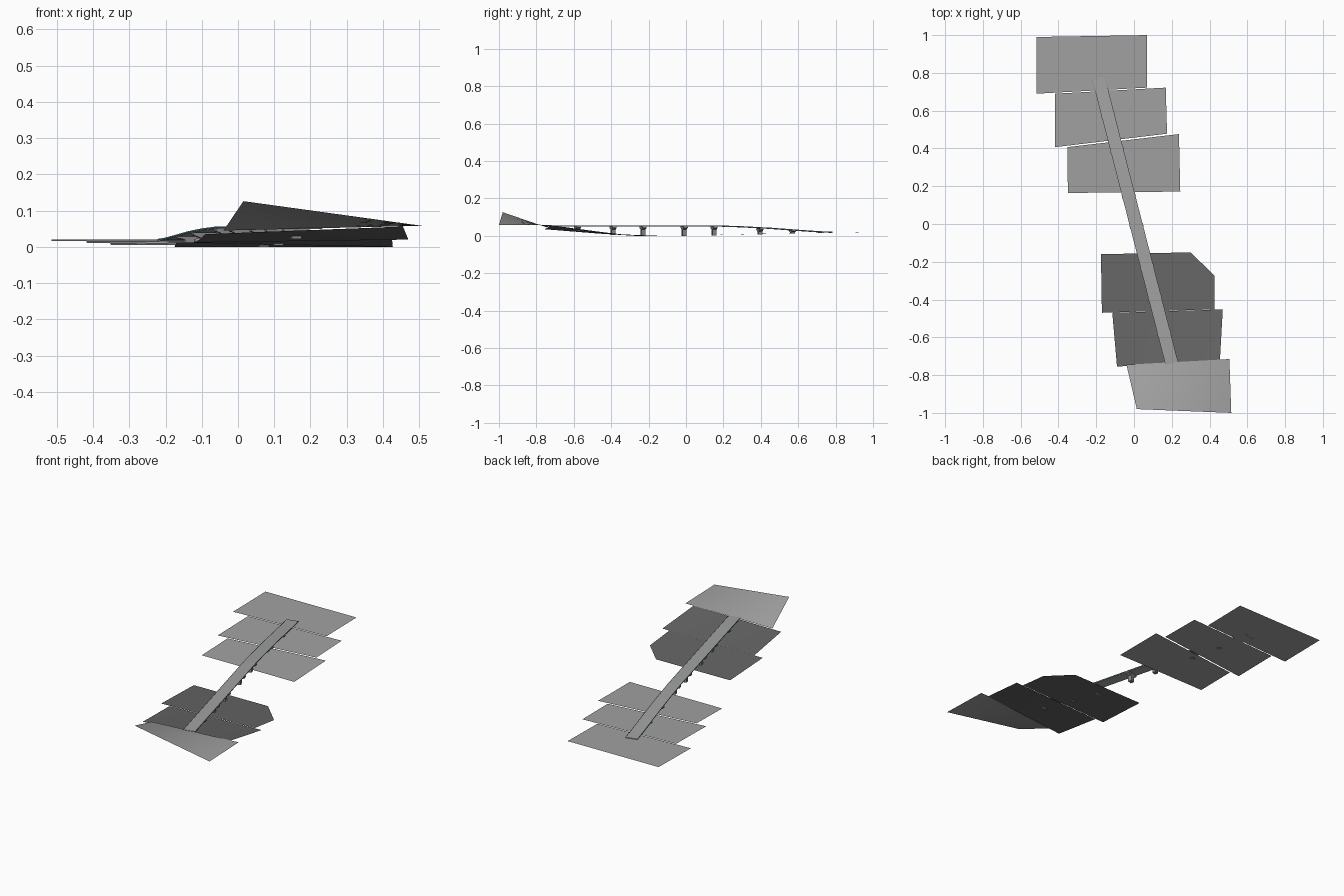
import bpy, bmesh, math
from mathutils import Vector

if "Cube" in bpy.data.objects:
    bpy.data.objects.remove(bpy.data.objects["Cube"])


def material(name, rgb):
    m = bpy.data.materials.new(name)
    m.diffuse_color = (*rgb, 1)
    m.use_nodes = True
    m.node_tree.nodes["Principled BSDF"].inputs["Base Color"].default_value = m.diffuse_color
    return m


LIGHT = material("light ground grey", (0.36, 0.36, 0.36))
DARK = material("dark ground grey", (0.13, 0.13, 0.13))
CONCRETE = material("deck grey", (0.36, 0.36, 0.36))
PIER = material("pier grey", (0.25, 0.25, 0.25))
TEAL = material("teal edge", (0.06, 0.26, 0.32))


def new_object(name, verts, faces, mat):
    me = bpy.data.meshes.new(name)
    me.from_pydata(verts, [], faces)
    me.materials.append(mat)
    ob = bpy.data.objects.new(name, me)
    bpy.context.collection.objects.link(ob)
    return ob


def sheet(name, corners, mat):
    """One thin ground tile, facing up."""
    ob = new_object(name, corners, [range(len(corners))], mat)
    bm = bmesh.new()
    bm.from_mesh(ob.data)
    for f in bm.faces:
        if f.normal.z < 0:
            f.normal_flip()
    if len(corners) == 4:
        bmesh.ops.subdivide_edges(bm, edges=bm.edges, cuts=7, use_grid_fill=True)
    for f in bm.faces:
        f.smooth = True
    bm.to_mesh(ob.data)
    bm.free()


# North ground: three stepped tiles
sheet("north_ground_near", [(-.35, .164, .005), (.245, .172, .005),
                            (.238, .476, .012), (-.353, .407, .011)], LIGHT)
sheet("north_ground_middle", [(-.417, .407, .011), (.175, .478, .012),
                              (.168, .722, .016), (-.418, .69, .016)], LIGHT)
sheet("north_ground_far", [(-.515, .69, .016), (.07, .722, .016),
                           (.07, 1.0, .02), (-.515, .99, .02)], LIGHT)

# South ground: two dark tiles and a raised light one
sheet("south_ground_near", [(-.175, -.16, 0), (.30, -.15, 0), (.427, -.275, 0),
                            (.425, -.452, .02), (-.17, -.47, .012)], DARK)
sheet("south_ground_middle", [(-.115, -.47, .012), (.47, -.452, .02),
                              (.455, -.72, .056), (-.09, -.755, .035)], DARK)
sheet("south_ground_hill", [(-.04, -.745, .045), (.505, -.715, .058),
                            (.515, -1.0, .057), (.015, -.98, .126)], LIGHT)

# Bridge centre line
START, END = Vector((.2, -.738)), Vector((-.1885, .775))
ALONG = (END - START).normalized()
SIDE = Vector((ALONG.y, -ALONG.x))
HALF = 0.033
HEIGHTS = [(-.738, .054), (-.6, .055), (.15, .055), (.3, .05),
           (.45, .042), (.6, .031), (.7, .024), (.775, .021)]


def centre(y):
    return START.lerp(END, (y - START.y) / (END.y - START.y))


def height(y):
    for (y0, z0), (y1, z1) in zip(HEIGHTS, HEIGHTS[1:]):
        if y <= y1:
            return z0 + (z1 - z0) * (y - y0) / (y1 - y0)
    return HEIGHTS[-1][1]


def strip(name, left, right, top, bottom, mat):
    """Rectangular section swept along the bridge."""
    verts, faces = [], []
    for y, z in HEIGHTS:
        c = centre(y)
        for s, h in ((left, top), (right, top), (right, bottom), (left, bottom)):
            p = c + SIDE * s
            verts.append((p.x, p.y, z + h))
    n = len(HEIGHTS)
    for i in range(n - 1):
        for k in range(4):
            a, b = i * 4 + k, i * 4 + (k + 1) % 4
            faces.append((a, b, b + 4, a + 4))
    faces += [(3, 2, 1, 0), tuple(range(4 * n - 4, 4 * n))]
    ob = new_object(name, verts, faces, mat)
    bm = bmesh.new()
    bm.from_mesh(ob.data)
    bmesh.ops.recalc_face_normals(bm, faces=bm.faces)
    bm.to_mesh(ob.data)
    bm.free()


# Deck and thin teal edge plates
strip("deck", -HALF, HALF, 0, -.005, CONCRETE)
strip("left_edge", -HALF - .0012, -HALF, .001, -.003, TEAL)
strip("right_edge", HALF, HALF + .0012, .001, -.003, TEAL)

# Piers: hammerhead profile across the bridge, extruded along it
PIERS = [(-.58, .022), (-.39, .004), (-.23, 0), (-.01, 0),
         (.15, .001), (.395, .008), (.57, .012)]
for i, (y, base) in enumerate(PIERS):
    c, top = centre(y), height(y) - .005
    cap = min(.016, (top - base) * .5)
    profile = [(-.013, base), (.013, base), (.013, top - cap), (.036, top - cap * .45),
               (.036, top), (-.036, top), (-.036, top - cap * .45), (-.013, top - cap)]
    verts = []
    for d in (-.011, .011):
        for s, z in profile:
            p = c + SIDE * s + ALONG * d
            verts.append((p.x, p.y, z))
    n = len(profile)
    faces = [tuple(range(n)), tuple(range(2 * n - 1, n - 1, -1))]
    faces += [(k, k + n, (k + 1) % n + n, (k + 1) % n) for k in range(n)]
    new_object(f"pier_{i + 1}", verts, faces, PIER)
